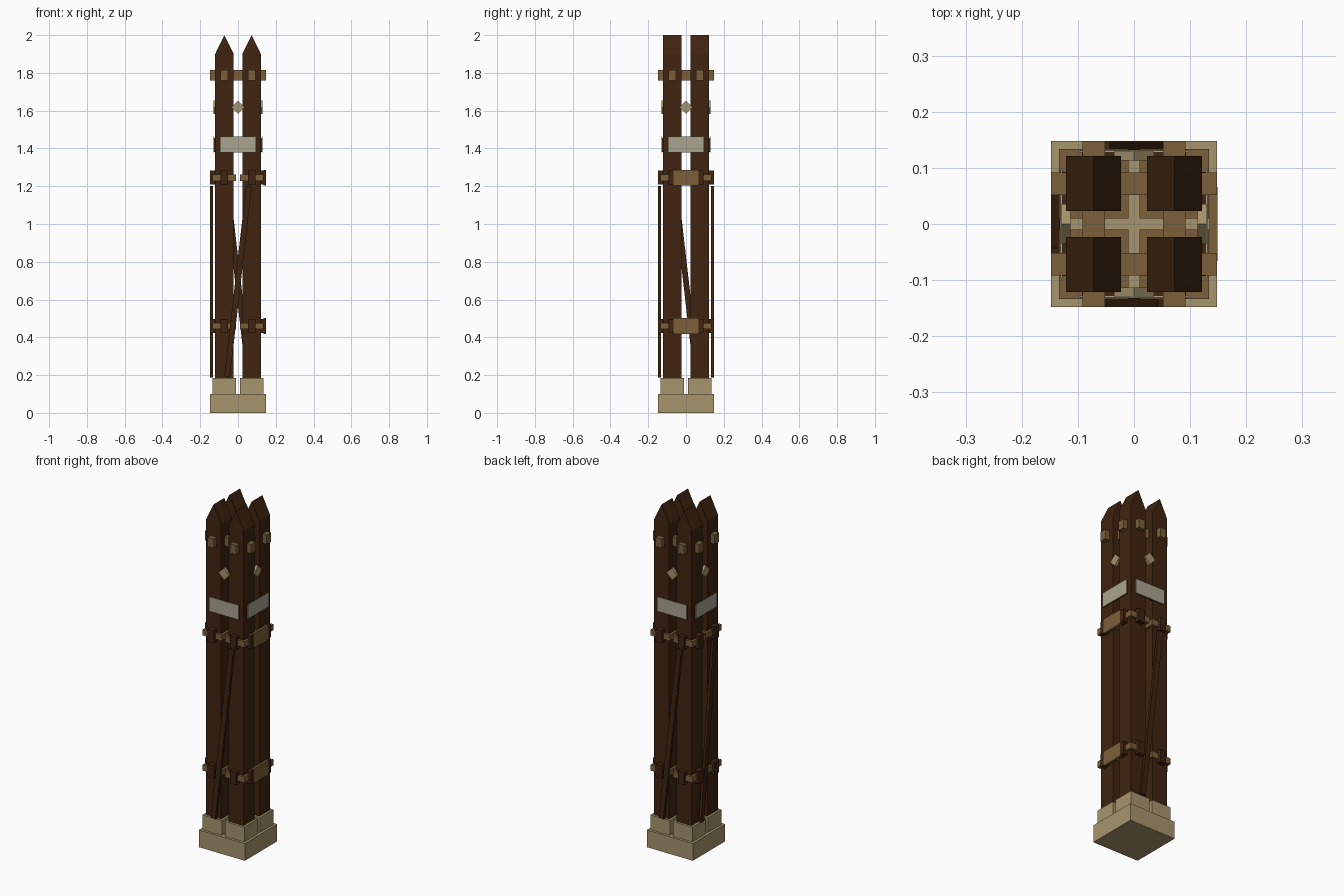
import bpy
from math import atan2, cos, pi, radians
from mathutils import Matrix, Vector

old = bpy.data.objects.get("Cube")
if old:
    bpy.data.objects.remove(old, do_unlink=True)


def material(name, rgb):
    m = bpy.data.materials.new(name)
    m.use_nodes = True
    m.diffuse_color = (*rgb, 1)
    node = m.node_tree.nodes["Principled BSDF"]
    node.inputs["Base Color"].default_value = (*rgb, 1)
    node.inputs["Roughness"].default_value = 0.9
    return m


STONE = material("pale stone", (0.39, 0.30, 0.155))
DARK = material("dark timber", (0.050, 0.0175, 0.005))
TIMBER = material("light timber", (0.20, 0.115, 0.042))
PALE = material("weathered sign", (0.41, 0.37, 0.275))

BOX_FACES = [(0, 1, 3, 2), (4, 6, 7, 5), (0, 4, 5, 1),
             (2, 3, 7, 6), (0, 2, 6, 4), (1, 5, 7, 3)]


def mesh_object(name, verts, faces, mat, turn=0):
    mesh = bpy.data.meshes.new(name)
    mesh.from_pydata(verts, [], faces)
    mesh.transform(Matrix.Rotation(turn, 4, "Z"))
    mesh.materials.append(mat)
    ob = bpy.data.objects.new(name, mesh)
    bpy.context.collection.objects.link(ob)
    return ob


def box(name, centre, size, mat, tilt=0, turn=0):
    """Box tilted about its own y axis, then turned about the tower's z axis."""
    rot = Matrix.Rotation(tilt, 3, "Y")
    verts = [rot @ Vector((x * size[0], y * size[1], z * size[2])) + Vector(centre)
             for x in (-.5, .5) for y in (-.5, .5) for z in (-.5, .5)]
    return mesh_object(name, verts, BOX_FACES, mat, turn)


OFF = 0.072      # post centre
HALF = 0.049     # post half width
RINGS = {"lower": 0.46, "upper": 1.245}
CORNERS = [(sx * OFF, sy * OFF) for sx in (-1, 1) for sy in (-1, 1)]

# Stone footing
box("base_slab", (0, 0, 0.05), (0.296, 0.296, 0.1), STONE)

# Four posts with ridge tips, each in its own footing block and collars
for x, y in CORNERS:
    box("footing_block", (x, y, 0.1425), (0.124, 0.124, 0.087), STONE)
    profile = [(-HALF, 0.18), (HALF, 0.18), (HALF, 1.9), (0, 2), (-HALF, 1.9)]
    n = len(profile)
    verts = [(x + px, y + s * HALF, z) for s in (-1, 1) for px, z in profile]
    faces = [tuple(range(n)), tuple(reversed(range(n, 2 * n)))]
    faces += [(i, i + n, (i + 1) % n + n, (i + 1) % n) for i in range(n)]
    mesh_object("post", verts, [f[::-1] for f in faces], DARK).data.flip_normals()
    for ring, z in RINGS.items():
        box(ring + "_collar", (x, y, z), (0.124, 0.124, 0.034), TIMBER)

# Crossed beams through the post heads
for s in (-1, 1):
    box("head_beam_across", (0, s * OFF, 1.788), (0.296, 0.04, 0.054), TIMBER)
    box("head_beam_along", (s * OFF, 0, 1.788), (0.04, 0.296, 0.054), TIMBER)

# Details repeated on all four sides
BOTTOM, TOP, SHIFT = 0.19, 1.2, 0.058
lean = atan2(2 * SHIFT, TOP - BOTTOM)
for name, turn in (("front", 0), ("right", pi / 2), ("back", pi), ("left", -pi / 2)):
    box(name + "_sign_board", (0, -0.1225, 1.418), (0.186, 0.011, 0.076), DARK, turn=turn)
    box(name + "_sign_face", (0, -0.129, 1.42), (0.192, 0.004, 0.084), PALE, turn=turn)
    box(name + "_diamond", (0, -0.121, 1.618), (0.05, 0.016, 0.05), STONE,
        tilt=radians(45), turn=turn)
    for ring, z in RINGS.items():
        for s in (-1, 1):
            box(name + "_" + ring + "_clamp", (s * OFF, -0.133, z),
                (0.04, 0.03, 0.074), DARK, turn=turn)
    # One side carries plates, the other three a leaning brace
    if name == "right":
        for ring, z in RINGS.items():
            box(ring + "_side_plate", (0, -0.142, z), (0.132, 0.014, 0.084),
                TIMBER, turn=turn)
    else:
        box(name + "_brace", (0, -0.1395, (BOTTOM + TOP) / 2),
            (0.03, 0.015, (TOP - BOTTOM) / cos(lean)), DARK, tilt=lean, turn=turn)
